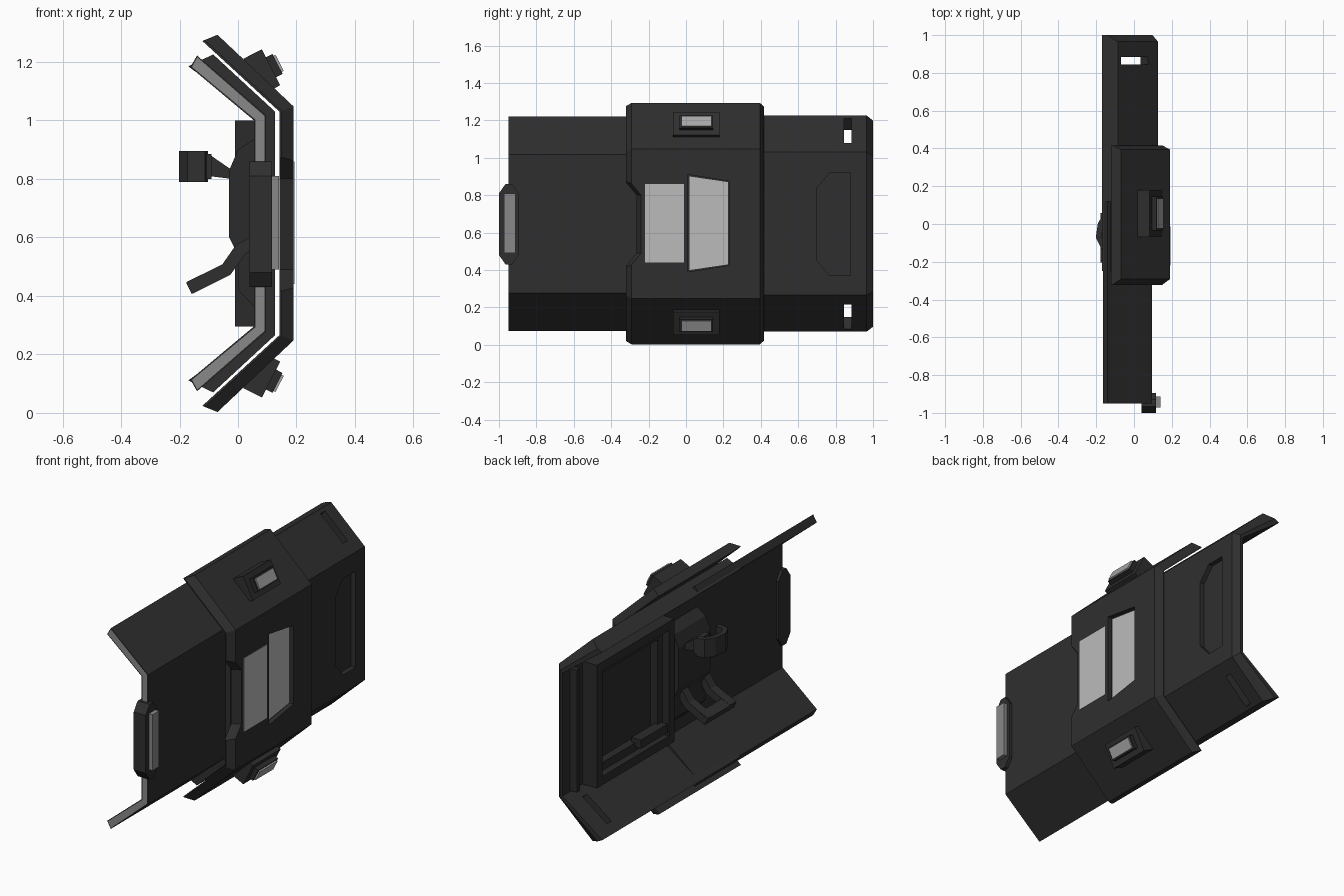
import bpy, bmesh, math
from mathutils import Vector, Matrix

if "Cube" in bpy.data.objects:
    bpy.data.objects.remove(bpy.data.objects["Cube"])

ZC = 0.648  # the shield is mirrored about this height


def material(name, v):
    m = bpy.data.materials.new(name)
    m.diffuse_color = (v, v, v, 1)
    m.use_nodes = True
    m.node_tree.nodes["Principled BSDF"].inputs["Base Color"].default_value = m.diffuse_color
    return m


DARK = material("dark_armour", 0.028)
DARKER = material("dark_fittings", 0.024)
WINDOW = material("window_grey", 0.50)
LAMP = material("lamp_grey", 0.38)
TRIM = material("trim_grey", 0.25)


def finish(name, bm, mat):
    bmesh.ops.recalc_face_normals(bm, faces=bm.faces[:])
    me = bpy.data.meshes.new(name)
    bm.to_mesh(me)
    bm.free()
    me.materials.append(mat)
    ob = bpy.data.objects.new(name, me)
    bpy.context.collection.objects.link(ob)
    return ob


def loft(name, rings, mat):
    bm = bmesh.new()
    vs = [[bm.verts.new(p) for p in r] for r in rings]
    n = len(vs[0])
    for a, b in zip(vs, vs[1:]):
        for i in range(n):
            bm.faces.new((a[i], a[(i + 1) % n], b[(i + 1) % n], b[i]))
    bm.faces.new(vs[0])
    bm.faces.new(vs[-1])
    return finish(name, bm, mat)


def prism(name, pts, a, b, axis, mat, shift=0):
    """Extrude a 2D outline along an axis; shift slides the far end's first coordinate."""
    put = {"x": lambda p, q, t: (t, p, q), "y": lambda p, q, t: (p, t, q),
           "z": lambda p, q, t: (p, q, t)}[axis]
    return loft(name, [[put(p, q, a) for p, q in pts],
                       [put(p + shift, q, b) for p, q in pts]], mat)


def box(name, lo, hi, mat):
    return prism(name, [(lo[0], lo[1]), (hi[0], lo[1]), (hi[0], hi[1]), (lo[0], hi[1])],
                 lo[2], hi[2], "z", mat)


def strip(name, line, w, a, b, axis, mat):
    """Thicken a 2D polyline and extrude it."""
    line = [Vector(p) for p in line]
    left, right = [], []
    for i, p in enumerate(line):
        d = (line[min(i + 1, len(line) - 1)] - line[max(i - 1, 0)]).normalized()
        n = Vector((-d.y, d.x)) * w / 2
        left.append(p + n)
        right.append(p - n)
    return prism(name, [tuple(p) for p in left + right[::-1]], a, b, axis, mat)


def cut(ob, cutter):
    m = ob.modifiers.new("cut", "BOOLEAN")
    m.operation, m.object, m.solver = "DIFFERENCE", cutter, "EXACT"
    bpy.context.view_layer.update()
    dg = bpy.context.evaluated_depsgraph_get()
    me = bpy.data.meshes.new_from_object(ob.evaluated_get(dg))
    ob.modifiers.clear()
    ob.data = me
    bpy.data.objects.remove(cutter)


def panel(name, tip_o, bend_o, tip_i, bend_i, stations, mat):
    """Bent shield plate swept along y; t pulls the outer skin inward for chamfers."""
    flip = lambda p: (p[0], 2 * ZC - p[1])
    outer = [tip_o, bend_o, flip(bend_o), flip(tip_o)]
    inner = [tip_i, bend_i, flip(bend_i), flip(tip_i)]
    rings = []
    for y, t in stations:
        o = [Vector(p).lerp(Vector(q), t) for p, q in zip(outer, inner)]
        rings.append([(p[0], y, p[1]) for p in o] + [(p[0], y, p[1]) for p in inner[::-1]])
    return loft(name, rings, mat)


# sliding left panel, with a pale end face
left = panel("left_panel", (-0.14, 1.222), (0.096, 1.018), (-0.163, 1.182), (0.055, 1.0),
             [(-0.95, 0), (0.12, 0)], DARK)
left.data.materials.append(TRIM)
bm = bmesh.new()
bm.from_mesh(left.data)
end = [f for f in bm.faces if f.normal.y < -0.9]
bmesh.ops.inset_region(bm, faces=end, thickness=0.006)
end[0].material_index = 1
bm.to_mesh(left.data)
bm.free()

# right panel with chamfered end, grip recess and two slots
right = panel("right_panel", (-0.085, 1.226), (0.127, 1.03), (-0.17, 1.185), (0.082, 1.0),
              [(-0.25, 0), (0.965, 0), (1.0, 0.65)], DARK)
cut(right, prism("cutter", [(0.88, 0.92), (0.77, 0.92), (0.70, 0.84), (0.70, 0.45),
                            (0.77, 0.37), (0.88, 0.37)], 0.1, 0.2, "x", DARK))
for s in (1, -1):
    z0, z1 = sorted((ZC + s * 0.25, ZC + s * 0.7))
    slot = [(-0.15, ZC + s * 0.462), (0.0, ZC + s * 0.65), (0.14, ZC + s * 0.51),
            (0.0, ZC + s * 0.345)]
    cut(right, prism("cutter", slot, 0.845, 0.885, "y", DARK))

# central band with chamfered rims, notch and window recess
band = panel("centre_band", (-0.07, 1.293), (0.19, 1.048), (-0.122, 1.272), (0.142, 1.03),
             [(-0.322, 0.85), (-0.292, 0), (0.395, 0), (0.416, 0.85)], DARK)
notch = [(-0.5, 0.89), (-0.345, 0.89), (-0.27, 0.80), (-0.27, 0.49), (-0.345, 0.40), (-0.5, 0.40)]
cut(band, prism("cutter", notch, 0.13, 0.20, "x", DARK, 0.035))
cut(band, prism("cutter", [(0.01, 0.91), (0.23, 0.875), (0.23, 0.425), (0.01, 0.39)],
                0.165, 0.25, "x", DARK))
prism("rear_window", [(0.02, 0.90), (0.225, 0.87), (0.225, 0.43), (0.02, 0.40)],
      0.163, 0.170, "x", WINDOW)
box("front_window", (0.187, -0.22, 0.44), (0.193, -0.012, 0.86), WINDOW)

# lamps on the sloping faces of the band
for s in (1, -1):
    ang = math.radians(27)
    d = Vector((math.cos(ang), 0, s * math.sin(ang)))
    rot = Matrix.Rotation(-s * ang, 4, "Y")
    face = Vector((0.113, 0.055, ZC + s * 0.534))
    side = "upper" if s > 0 else "lower"
    for part, a, b, w, h, mat in (("lamp_base", -0.07, 0, 0.25, 0.138, DARK),
                                  ("lamp_housing", -0.01, 0.025, 0.18, 0.076, DARKER),
                                  ("lamp_lens", 0.02, 0.033, 0.16, 0.062, LAMP)):
        ob = box(side + "_" + part, (-(b - a) / 2, -w / 2, -h / 2), ((b - a) / 2, w / 2, h / 2), mat)
        ob.matrix_world = Matrix.Translation(face + d * (a + b) / 2) @ rot

# end clamp and its pale strip
prism("end_clamp", [(-1, 0.81), (-0.965, 0.86), (-0.93, 0.86), (-0.895, 0.81),
                    (-0.895, 0.48), (-0.93, 0.43), (-0.965, 0.43), (-1, 0.48)],
      0.04, 0.116, "x", DARK)
box("clamp_strip", (0.11, -0.972, 0.49), (0.14, -0.912, 0.81), TRIM)

# inner stepped frame behind the right panel
for name, x0, y0, y1, h, w in (("inner_frame", -0.01, 0.12, 0.82, 0.352, 0.05),
                               ("inner_frame_step", 0.03, 0.165, 0.775, 0.306, 0.05)):
    fr = box(name, (x0, y0, ZC - h), (0.09, y1, ZC + h), DARKER)
    cut(fr, box("cutter", (x0 - 0.1, y0 + w, ZC - h + w), (0.075, y1 - w, ZC + h - w), DARKER))
box("inner_rail", (0.04, 0.9, 0.3), (0.09, 0.93, 1.0), DARKER)
box("frame_grip", (-0.01, 0.18, 0.37), (0.05, 0.42, 0.42), DARKER)

# handle mount
prism("handle_mount", [(0.06, 0.94), (0.0, 0.90), (-0.03, 0.83), (-0.03, 0.60), (0.0, 0.54),
                       (0.0, 0.42), (0.06, 0.36)], -0.18, 0.11, "y", DARKER)

# forearm hook
arm = [(-0.10, 0.885), (-0.02, 0.83), (-0.02, 0.80), (-0.10, 0.81)]
prism("hook_arm", arm, -0.02, 0.05, "y", DARK)
strip("forearm_hook", [(-0.105, 0.05), (-0.15, 0.045), (-0.178, 0.0), (-0.188, -0.07),
                       (-0.165, -0.12), (-0.11, -0.13)], 0.028, 0.79, 0.895, "z", DARK)
box("hook_back", (-0.12, -0.04, 0.80), (-0.09, 0.06, 0.885), DARK)

# lower lever: two bent arms joined by a grip
for n, y in (("front", -0.20), ("rear", 0.0)):
    strip(n + "_lever_arm", [(0.05, 0.58), (0.01, 0.56), (-0.04, 0.49), (-0.165, 0.428)], 0.045,
          y, y + 0.055, "y", DARK)
strip("lever_grip", [(-0.115, 0.452), (-0.168, 0.426)], 0.043, -0.205, 0.058, "y", DARK)
